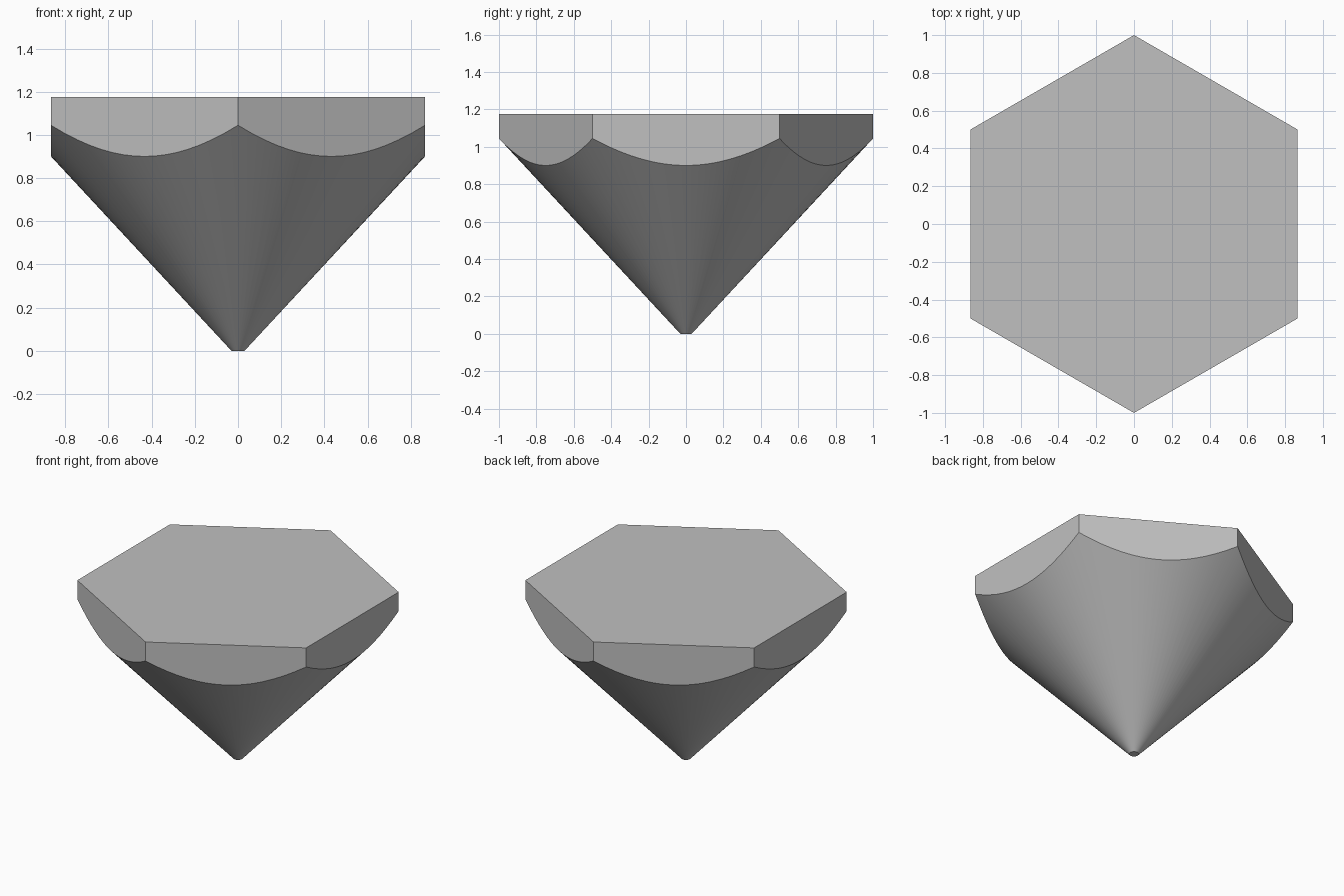
import bpy, bmesh
from math import pi, sin, cos, radians

cube = bpy.data.objects.get("Cube")
if cube:
    bpy.data.objects.remove(cube, do_unlink=True)

SIDES, STEPS = 6, 16               # hexagon sides, segments along each side
TIP, TOP, SLOPE = 0.03, 1.175, 1.077
APOTHEM = cos(pi / SIDES)

grey = bpy.data.materials.new("plain grey")
grey.use_nodes = True
colour = (0.53, 0.53, 0.53, 1)
grey.diffuse_color = colour
grey.node_tree.nodes["Principled BSDF"].inputs["Base Color"].default_value = colour

bm = bmesh.new()
tip, rim, corners = [], [], []
count = SIDES * STEPS

# Cone cut off by the hexagon: its rim rises towards each corner
for i in range(count):
    a = pi / 2 + 2 * pi * i / count
    local = 2 * pi * (i % STEPS) / count - pi / SIDES
    r = APOTHEM / cos(local)
    tip.append(bm.verts.new((TIP * cos(a), TIP * sin(a), 0)))
    rim.append(bm.verts.new((r * cos(a), r * sin(a), (r - TIP) * SLOPE)))
    if i % STEPS == 0:
        corners.append(bm.verts.new((cos(a), sin(a), TOP)))
for i in range(count):
    j = (i + 1) % count
    bm.faces.new((tip[i], tip[j], rim[j], rim[i]))

# Flat side walls with scalloped lower edges
for s in range(SIDES):
    arc = [rim[(s * STEPS + k) % count] for k in range(STEPS + 1)]
    bm.faces.new(arc + [corners[(s + 1) % SIDES], corners[s]])

# Flat top and blunt tip
bm.faces.new(corners)
bm.faces.new(tip[::-1])
bmesh.ops.recalc_face_normals(bm, faces=bm.faces)

mesh = bpy.data.meshes.new("hexagonal_cone")
bm.to_mesh(mesh)
bm.free()
mesh.materials.append(grey)
body = bpy.data.objects.new("hexagonal_cone", mesh)
bpy.context.collection.objects.link(body)

# Smooth cone with crisp borders
bpy.ops.object.select_all(action="DESELECT")
body.select_set(True)
bpy.context.view_layer.objects.active = body
bpy.ops.object.shade_smooth_by_angle(angle=radians(30))
